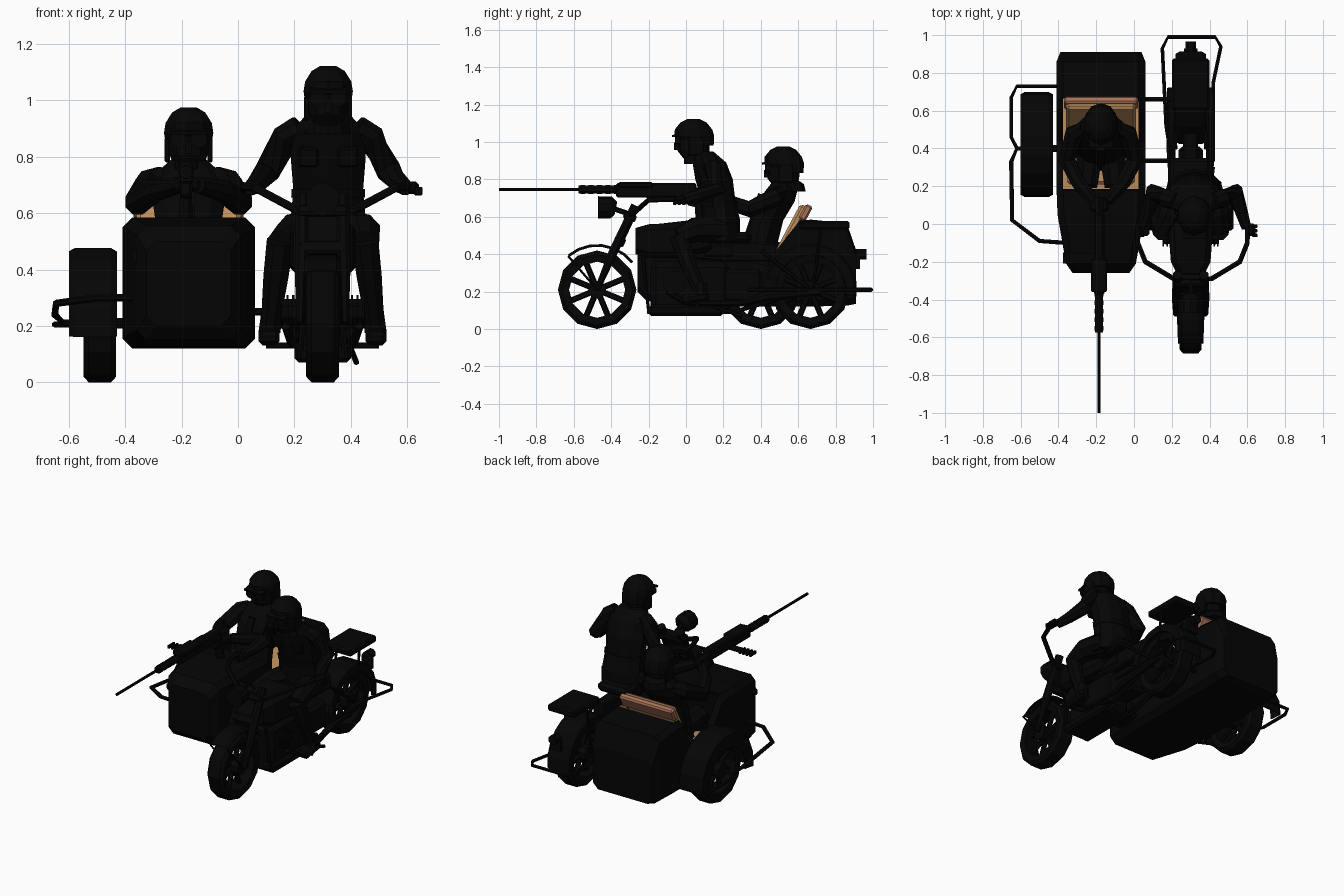
import bpy, bmesh, math
from mathutils import Vector, Matrix

if "Cube" in bpy.data.objects:
    bpy.data.objects.remove(bpy.data.objects["Cube"])

def material(name, c):
    m = bpy.data.materials.new(name)
    m.diffuse_color = (*c, 1)
    m.use_nodes = True
    m.node_tree.nodes["Principled BSDF"].inputs["Base Color"].default_value = m.diffuse_color
    return m
BLACK = material("black", (0.0015, 0.0015, 0.0015))
TAN = material("tan", (0.5, 0.27, 0.11))
BROWN = material("brown", (0.4, 0.17, 0.1))

def finish(name, bm, mat):
    bmesh.ops.recalc_face_normals(bm, faces=bm.faces)
    me = bpy.data.meshes.new(name)
    bm.to_mesh(me)
    bm.free()
    me.materials.append(mat)
    ob = bpy.data.objects.new(name, me)
    bpy.context.collection.objects.link(ob)
    return ob

def loft(name, rings, mat=BLACK, closed=True, cyclic=False, caps=True, skip=()):
    bm = bmesh.new()
    vs = [[bm.verts.new(p) for p in r] for r in rings]
    n, k = len(rings), len(rings[0])
    for i in range(n if cyclic else n - 1):
        for j in range(k if closed else k - 1):
            if (i, j) not in skip:
                a, b = vs[i], vs[(i + 1) % n]
                bm.faces.new((a[j], a[(j + 1) % k], b[(j + 1) % k], b[j]))
    if caps and closed and not cyclic:
        bm.faces.new(vs[0])
        bm.faces.new(vs[-1])
    return finish(name, bm, mat)

def box(name, c, s, rx=0, mat=BLACK, bevel=0):
    bm = bmesh.new()
    bmesh.ops.create_cube(bm, size=1, matrix=Matrix.Translation(c) @ Matrix.Rotation(math.radians(rx), 4, 'X') @ Matrix.Diagonal((*s, 1)))
    if bevel:
        bmesh.ops.bevel(bm, geom=bm.edges[:], offset=bevel, segments=1, affect='EDGES')
    return finish(name, bm, mat)

def limb(name, pts, radii, n=8, mat=BLACK):
    # tapered round part through a chain of points
    pts = [Vector(p) for p in pts]
    rings = []
    for i, p in enumerate(pts):
        d = (pts[min(i + 1, len(pts) - 1)] - pts[max(i - 1, 0)]).normalized()
        u = d.cross(Vector((0, 0, 1)) if abs(d.z) < 0.9 else Vector((0, 1, 0))).normalized()
        v = d.cross(u)
        r = radii[i] if isinstance(radii, (list, tuple)) else radii
        rings.append([p + r * (math.cos(t) * u + math.sin(t) * v)
                      for t in [2 * math.pi * (k + .5) / n for k in range(n)]])
    return loft(name, rings, mat)

def stack(name, rows, n=10):
    # horizontal ellipses: x, y, z, rx, ry
    return loft(name, [[(x + a * math.cos(2 * math.pi * (k + .5) / n), y + b * math.sin(2 * math.pi * (k + .5) / n), z)
                        for k in range(n)] for x, y, z, a, b in rows])

def arc(cx, cy, cz, prof, t):
    return [(cx + x, cy + r * math.cos(t), cz + r * math.sin(t)) for x, r in prof]

def wheel(name, cx, cy, cz=.21):
    prof = [(-.04, .21), (.04, .21), (.058, .19), (.05, .15), (-.05, .15), (-.058, .19)]
    loft(name + "_tyre", [arc(cx, cy, cz, prof, 2 * math.pi * k / 12) for k in range(12)], cyclic=True)
    limb(name + "_hub", [(cx - .06, cy, cz), (cx + .06, cy, cz)], .05)
    for k in range(8):
        t = math.pi * (k + .5) / 4
        limb(name + "_spoke", [(cx, cy + .03 * math.cos(t), cz + .03 * math.sin(t)),
                               (cx, cy + .16 * math.cos(t), cz + .16 * math.sin(t))], .016, 6)

def fender(name, cx, cy, cz, r, w, a0, a1, skirt, n=9):
    prof = [(-w, r - skirt), (-w, r - .012), (-w * .75, r), (w * .75, r), (w, r - .012), (w, r - skirt)]
    ob = loft(name, [arc(cx, cy, cz, prof, math.radians(a0 + (a1 - a0) * k / n)) for k in range(n + 1)], closed=False)
    m = ob.modifiers.new("thickness", 'SOLIDIFY')
    m.thickness = .006

# wheels and mudguards
B = .30
wheel("front_wheel", B, -.475)
wheel("rear_wheel", B, .665)
wheel("sidecar_wheel", -.49, .40)
fender("front_mudguard", B, -.475, .21, .245, .065, 38, 130, .015, 6)
fender("rear_mudguard", B, .665, .21, .25, .08, -8, 165, .06)
fender("sidecar_mudguard", -.515, .42, .20, .28, .085, -5, 188, .1)
limb("sidecar_axle", [(-.5, .40, .21), (0, .40, .21)], .02)

# sidecar tub: chamfered sections along y, open at the cockpit with low sides
def section(y, w, z0, z1, c=.035, cx=-.175):
    return [(cx + a, y, z) for a, z in ((w - c, z0), (w, z0 + c), (w, z1 - c), (w - c, z1),
                                        (c - w, z1), (-w, z1 - c), (-w, z0 + c), (c - w, z0))]
SILL = ((.18, .585), (.21, .58), (.33, .4), (.44, .37), (.61, .58), (.67, .585))
loft("sidecar_tub", [section(-.26, .15, .2, .5), section(-.21, .185, .15, .555), section(.05, .23, .125, .585)]
     + [section(y, .235, .12, z) for y, z in SILL]
     + [section(.86, .235, .125, .565), section(.91, .215, .135, .42)], skip={(i, 3) for i in range(3, 8)})
loft("cockpit_lining", [[(-.375, y, z), (-.375, y, .2), (.025, y, .2), (.025, y, z)] for y, z in SILL], TAN, closed=False)
box("cockpit_front_wall", (-.175, .182, .385), (.4, .006, .38))
box("cockpit_rear_wall", (-.175, .668, .385), (.4, .006, .38))
box("seat_cushion", (-.175, .36, .3), (.36, .3, .1), mat=TAN, bevel=.015)
box("seat_back", (-.175, .55, .5), (.37, .05, .36), -28, TAN, .015)
box("seat_rim", (-.175, .64, .622), (.39, .04, .09), -28, BROWN, .01)

# gun on a post
G = -.185
limb("gun_barrel", [(G, -1, .745), (G, -.57, .745)], .009)
limb("gun_jacket", [(G, -.575, .745), (G, -.36, .745)], .023)
for k in range(5):
    limb("jacket_ring", [(G, -.565 + k * .045, .745), (G, -.54 + k * .045, .745)], .026)
box("gun_receiver", (G, -.16, .742), (.055, .43, .075), bevel=.008)
box("gun_cover", (G, -.27, .77), (.085, .18, .03), bevel=.006)
box("gun_grip", (G, .04, .70), (.035, .05, .09), -15, bevel=.006)
limb("gun_stock", [(G, .05, .735), (G, .14, .73)], [.022, .03], 6)
box("gun_feed_tray", (-.27, -.18, .71), (.13, .05, .012))
for k in range(4):
    box("belt_round", (-.36 + k * .025, -.18, .71), (.012, .06, .02))
limb("gun_post", [(G, .08, .57), (G, .06, .71)], [.03, .018])

# protective bars and frame tubes
def tube(name, pts, r=.011):
    limb(name, pts, r, 6)
tube("sidecar_front_bar", [(-.36, -.1, .3), (-.5, -.09, .3), (-.645, .02, .28), (-.65, .33, .24), (-.62, .4, .21), (-.4, .4, .21)], .013)
tube("sidecar_rear_bar", [(-.38, .73, .205), (-.62, .73, .205), (-.65, .67, .205), (-.65, .46, .205), (-.62, .4, .205)])
tube("rear_guard_bar", [(.2, .33, .21), (.17, .52, .21), (.15, .93, .21), (.18, .99, .21), (.43, .99, .21),
                        (.46, .94, .21), (.42, .75, .21), (.42, .33, .21)])
for y in (.66, .335):
    tube("sidecar_link", [(0, y, .25), (B, y, .25)], .013)
limb("side_lamp", [(-.35, -.21, .45), (-.35, -.15, .45)], .028)

# motorcycle engine, tank, saddle
box("crankcase", (B, .02, .22), (.15, .42, .28), bevel=.03)
box("sump", (B, 0, .1), (.2, .4, .06), bevel=.015)
box("gearbox", (B, .3, .23), (.13, .22, .18), bevel=.02)
loft("fuel_tank", [section(y, w, z0, z1, .03, B) for y, w, z0, z1 in
                   ((-.27, .07, .4, .54), (-.2, .105, .38, .56), (0, .12, .38, .57), (.14, .07, .42, .52))])
box("rider_saddle", (B, .23, .49), (.22, .24, .06), bevel=.02)
loft("frame_backbone", [section(y, .04, z0, z1, .01, B) for y, z0, z1 in ((-.26, .4, .5), (.2, .36, .47), (.48, .36, .46))])
box("rear_rack", (B, .74, .555), (.2, .27, .045), bevel=.01)
for s in (-1, 1):
    limb("cylinder", [(B + s * .06, -.06, .25), (B + s * .15, -.06, .25)], .05)
    for k in range(4):
        limb("cooling_fin", [(B + s * (.08 + k * .02), -.06, .25), (B + s * (.088 + k * .02), -.06, .25)], .065)
    tube("lower_frame", [(B + s * .05, -.24, .5), (B + s * .08, -.2, .09), (B + s * .09, .25, .09), (B + s * .09, .665, .21)])
    tube("seat_frame", [(B + s * .09, .665, .21), (B + s * .08, .4, .42)])
    tube("rack_stay", [(B + s * .09, .68, .22), (B + s * .08, .72, .54)], .008)
    tube("exhaust", [(B + s * .13, -.1, .2), (B + s * .11, .0, .14), (B + s * .105, .3, .14)], .016)
    limb("silencer", [(B + s * .105, .3, .14), (B + s * .105, .42, .17), (B + s * .105, .72, .2)], [.018, .026, .022])
    tube("footrest", [(B, .06, .13), (B + s * .2, .06, .13)])
    # fork and handlebar
    limb("fork_leg", [(B + s * .078, -.475, .21), (B + s * .075, -.39, .41), (B + s * .07, -.27, .66)], [.016, .026, .026])
    tube("handlebar", [(B + .01, -.29, .61), (B + .01 + s * .1, -.29, .61), (B + .01 + s * .25, -.2, .69),
                       (B + .01 + s * .29, -.1, .695), (B + .01 + s * .29, .0, .69)], .015)
    tube("mudguard_stay", [(B + s * .068, -.475, .21), (B + s * .062, -.63, .39)], .006)
box("fork_yoke", (B, -.30, .6), (.18, .07, .04), -25, bevel=.008)
box("fork_bridge", (B, -.355, .47), (.17, .06, .05), -25, bevel=.008)
box("fork_shield", (B, -.32, .54), (.13, .04, .14), -25, bevel=.008)
limb("headlamp", [(B, -.47, .65), (B, -.40, .65), (B, -.375, .645)], [.06, .058, .035], 10)
tube("headlamp_bracket", [(B, -.39, .645), (B, -.29, .61)], .014)
limb("tail_lamp", [(B, .91, .4), (B, .965, .4)], .03)
box("number_board", (B, .92, .36), (.07, .02, .08))
tube("kick_stand", [(B + .1, .15, .12), (B + .12, .3, .07)], .01)
limb("air_filter", [(B, .1, .42), (B, .25, .42)], .055)

# figures
def head(name, x, y, top):
    stack(name + "_face", [(x, y + .01, top - .22, .05, .055), (x, y, top - .17, .07, .085), (x, y, top - .08, .08, .09)])
    stack(name + "_helmet", [(x, y + .03, top - .14, .084, .078), (x, y + .005, top - .09, .092, .106), (x, y, top - .055, .086, .1),
                             (x, y, top - .018, .062, .07), (x, y, top, .03, .035)])
    box(name + "_helmet_brim", (x, y - .085, top - .085), (.13, .06, .012), 12)
    box(name + "_nose", (x, y - .088, top - .145), (.022, .03, .04))
    for s in (-1, 1):
        limb(name + "_goggle", [(x + s * .036, y - .098, top - .115), (x + s * .036, y - .07, top - .115)], .03)
        box(name + "_ear_flap", (x + s * .076, y + .015, top - .15), (.018, .08, .09), bevel=.005)
    stack(name + "_scarf", [(x, y + .035, top - .24, .085, .085), (x, y + .03, top - .2, .075, .08), (x, y + .02, top - .18, .055, .06)])

def hand(name, p, s):
    box(name, p, (.045, .065, .045), bevel=.012)
    for k in range(3):
        box(name + "_finger", (p[0] + s * .02, p[1] - .03 + k * .024, p[2] - .012), (.03, .018, .03), bevel=.004)

R = .32
head("rider", R, .04, 1.122)
stack("rider_coat", [(R, .19, .47, .15, .1), (R, .19, .58, .14, .1), (R, .175, .68, .13, .09), (R, .15, .8, .14, .1),
                     (R, .125, .89, .14, .09), (R, .085, .95, .08, .06)])
stack("rider_belt", [(R, .177, .655, .138, .1), (R, .172, .685, .137, .1)])
for s in (-1, 1):
    limb("rider_arm", [(R + s * .1, .12, .905), (R + s * .15, .135, .87), (R + s * .215, .17, .75), (R + s * .25, .06, .71), (R + s * .275, -.02, .69)],
         [.045, .05, .046, .036, .028])
    hand("rider_hand", (R + s * .28 + .02, -.03, .69), s)
    limb("rider_thigh", [(R + s * .07, .2, .53), (R + s * .12, .05, .53), (B + s * .15, -.04, .49)], [.08, .07, .052])
    limb("rider_shin", [(B + s * .15, -.04, .5), (B + s * .165, .0, .38), (B + s * .185, .07, .21)], [.052, .048, .036])
    limb("rider_boot", [(B + s * .18, .08, .25), (B + s * .188, .075, .18)], [.04, .042])
    box("rider_shoe", (B + s * .19, .045, .165), (.075, .16, .05), 8, bevel=.015)
    box("coat_pocket", (R + s * .07, .065, .8), (.07, .025, .07), 12, bevel=.006)

P = -.175
head("gunner", P, .52, .975)
stack("gunner_coat", [(P, .38, .34, .14, .1), (P, .4, .46, .13, .09), (P, .43, .58, .125, .09), (P, .48, .68, .14, .1),
                      (P, .51, .74, .125, .085), (P, .525, .79, .065, .06)])
box("gunner_strap", (P, .355, .6), (.04, .02, .26), -18)
for s in (-1, 1):
    limb("gunner_arm", [(P + s * .09, .5, .725), (P + s * .14, .48, .705), (P + s * .18, .34, .64), (P + s * .12, .22, .68), (P + s * .035, .12, .7)],
         [.045, .052, .048, .04, .03])
    hand("gunner_hand", (P + s * .03 - .01, .1, .7), -s)
    limb("gunner_thigh", [(P + s * .06, .38, .4), (P + s * .075, .2, .43)], [.075, .06])
    limb("gunner_shin", [(P + s * .075, .23, .43), (P + s * .08, .24, .22)], [.055, .04])
